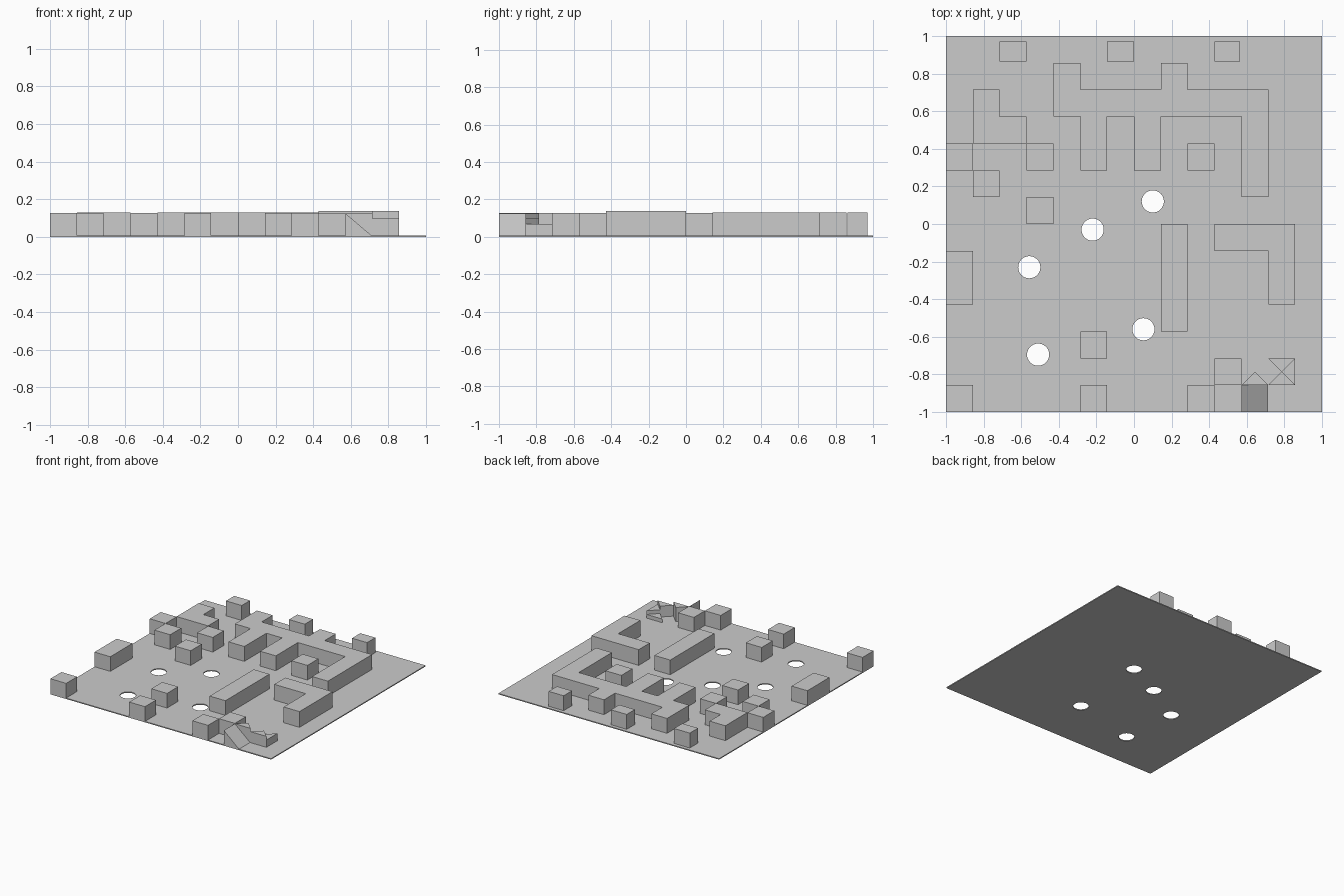
import bpy, bmesh, math
from mathutils import Matrix

if "Cube" in bpy.data.objects:
    bpy.data.objects.remove(bpy.data.objects["Cube"])

grey = bpy.data.materials.new("light_grey")
grey.diffuse_color = (0.6, 0.6, 0.6, 1)
grey.use_nodes = True
grey.node_tree.nodes["Principled BSDF"].inputs["Base Color"].default_value = grey.diffuse_color

PLATE = 0.008          # thickness of the ground plate


def cell(i):
    """Grid line number (0..14) to coordinate."""
    return -1 + i / 7


def finish(name, bm):
    bmesh.ops.recalc_face_normals(bm, faces=bm.faces)
    mesh = bpy.data.meshes.new(name)
    bm.to_mesh(mesh)
    bm.free()
    mesh.materials.append(grey)
    obj = bpy.data.objects.new(name, mesh)
    bpy.context.collection.objects.link(obj)
    return obj


def prism(name, outline, top, bottom=PLATE * 0.5):
    """Extrude an outline given in grid units up to a height."""
    bm = bmesh.new()
    face = bm.faces.new([bm.verts.new((cell(x), cell(y), bottom)) for x, y in outline])
    ext = bmesh.ops.extrude_face_region(bm, geom=[face])
    for v in ext["geom"]:
        if isinstance(v, bmesh.types.BMVert):
            v.co.z = top
    return finish(name, bm)


def rect(x0, y0, x1, y1):
    return [(x0, y0), (x1, y0), (x1, y1), (x0, y1)]


# Ground plate with five round pits cut through
plate = prism("ground_plate", rect(0, 0, 14, 14), PLATE, 0)
bm = bmesh.new()
for x, y in [(0.10, 0.12), (-0.22, -0.03), (-0.557, -0.23), (0.05, -0.56), (-0.51, -0.695)]:
    bmesh.ops.create_cone(bm, cap_ends=True, segments=32, radius1=0.059, radius2=0.059,
                          depth=0.1, matrix=Matrix.Translation((x, y, 0)))
cutter = finish("hole_cutter", bm)
cutter.hide_render = True
cutter.display_type = 'WIRE'
mod = plate.modifiers.new("holes", 'BOOLEAN')
mod.operation = 'DIFFERENCE'
mod.solver = 'EXACT'
mod.object = cutter

# Long branching wall
prism("branching_wall", [(4, 13), (5, 13), (5, 12), (8, 12), (8, 13), (9, 13), (9, 12),
                         (12, 12), (12, 8), (11, 8), (11, 11), (8, 11), (8, 9), (7, 9),
                         (7, 11), (6, 11), (6, 9), (5, 9), (5, 11), (4, 11)], 0.13)

# Stepped and angled walls
prism("stepped_wall", [(1, 10), (3, 10), (3, 11), (2, 11), (2, 12), (1, 12)], 0.13)
prism("corner_wall", [(10, 6), (12, 6), (12, 4), (13, 4), (13, 7), (10, 7)], 0.137)
prism("straight_wall", rect(8, 3, 9, 7), 0.128)
prism("side_wall", rect(0, 4, 1, 6), 0.128)

# Single cube blocks, named by lower-left grid cell
for x, y in [(0, 9), (3, 9), (1, 8), (3, 7), (9, 9), (5, 2), (0, 0), (5, 0), (9, 0), (10, 1)]:
    prism(f"block_{x}_{y}", rect(x, y, x + 1, y + 1), 0.128)

# Shallower blocks by the back edge
for x in (2, 6, 10):
    prism(f"back_block_{x}", rect(x, 13.05, x + 0.95 + 0.05 * (x < 10), 13.8), 0.13)

# Ramp sloping down towards +x
bm = bmesh.new()
pts = [(11, 0.004), (12, 0.004), (11, 0.125)]
side = bm.faces.new([bm.verts.new((cell(x), -1, z)) for x, z in pts])
ext = bmesh.ops.extrude_face_region(bm, geom=[side])
for v in ext["geom"]:
    if isinstance(v, bmesh.types.BMVert):
        v.co.y = cell(1)
finish("ramp", bm)

# Turning stair of triangular steps descending around a cell centre
prism("top_step", [(11, 1), (12, 1), (11.5, 1.5)], 0.125)
corners = [(12, 1), (13, 1), (13, 2), (12, 2)]
for k, height in enumerate((0.098, 0.068, 0.038)):
    prism(f"turning_step_{k + 1}", [corners[k], corners[(k + 1) % 4], (12.5, 1.5)], height)
